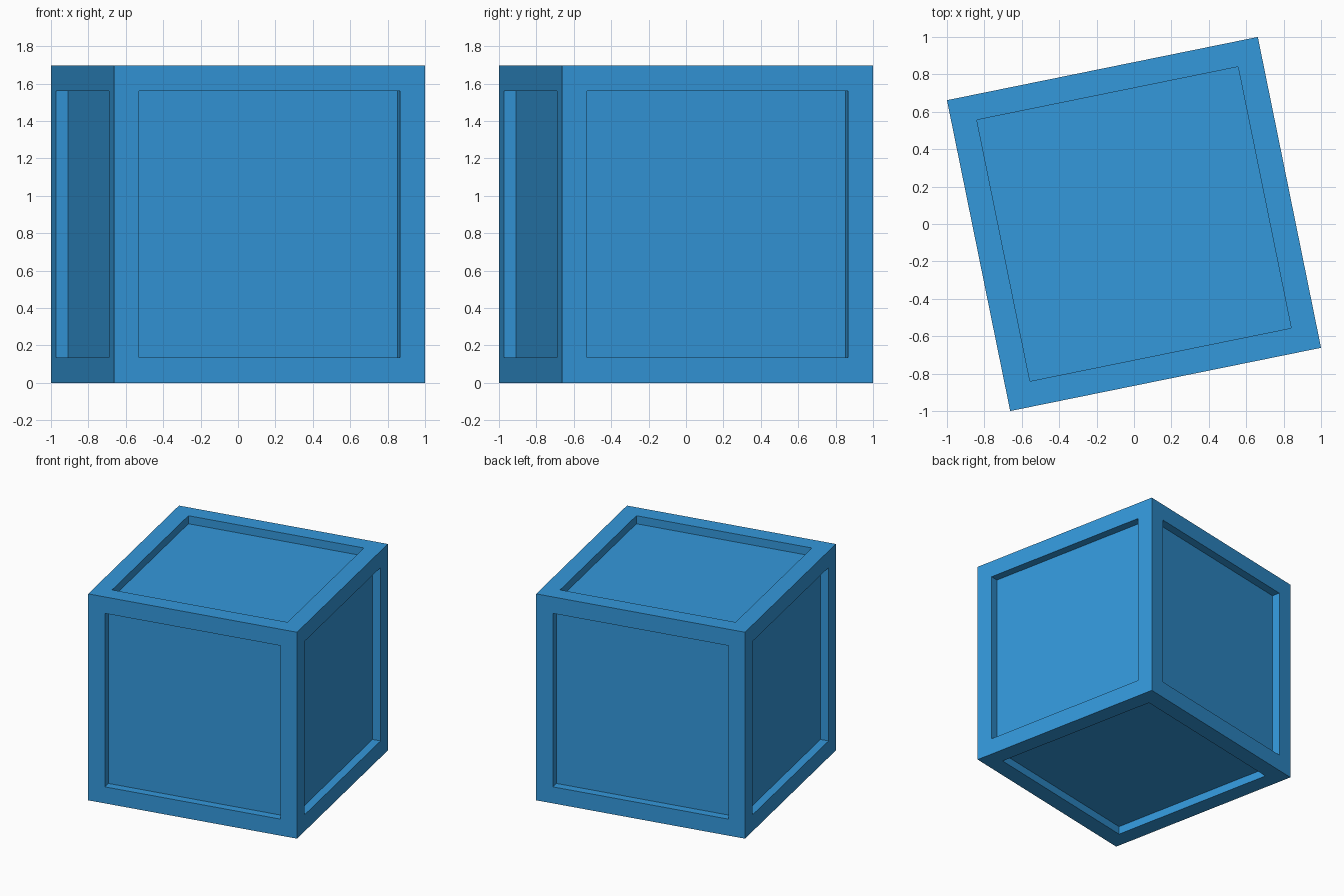
import bpy, bmesh, math
from mathutils import Matrix

SIDE = 1.696      # cube edge
BORDER = 0.1355   # frame width
DEPTH = 0.066     # panel recess
TURN = math.atan2(0.338, 1.662)

cube = bpy.data.objects.get("Cube")
if cube:
    bpy.data.objects.remove(cube, do_unlink=True)

# Single blue material
blue = bpy.data.materials.new("blue")
blue.use_nodes = True
color = (0.034, 0.314, 0.708, 1)
blue.diffuse_color = color
blue.node_tree.nodes["Principled BSDF"].inputs["Base Color"].default_value = color

# Crate: a cube with a straight-walled recessed panel on all six sides
bm = bmesh.new()
bmesh.ops.create_cube(bm, size=SIDE)
panels = list(bm.faces)
bmesh.ops.inset_individual(bm, faces=panels, thickness=BORDER, use_even_offset=True)
for panel in panels:
    normal = panel.normal.copy()
    walls = bmesh.ops.extrude_discrete_faces(bm, faces=[panel])
    bmesh.ops.translate(bm, verts=walls["faces"][0].verts, vec=-normal * DEPTH)

# Turn on the spot and stand on the ground
bm.transform(Matrix.Translation((0, 0, SIDE / 2)) @ Matrix.Rotation(TURN, 4, "Z"))
bmesh.ops.recalc_face_normals(bm, faces=bm.faces)

mesh = bpy.data.meshes.new("crate")
bm.to_mesh(mesh)
bm.free()
mesh.materials.append(blue)
bpy.context.scene.collection.objects.link(bpy.data.objects.new("crate", mesh))
